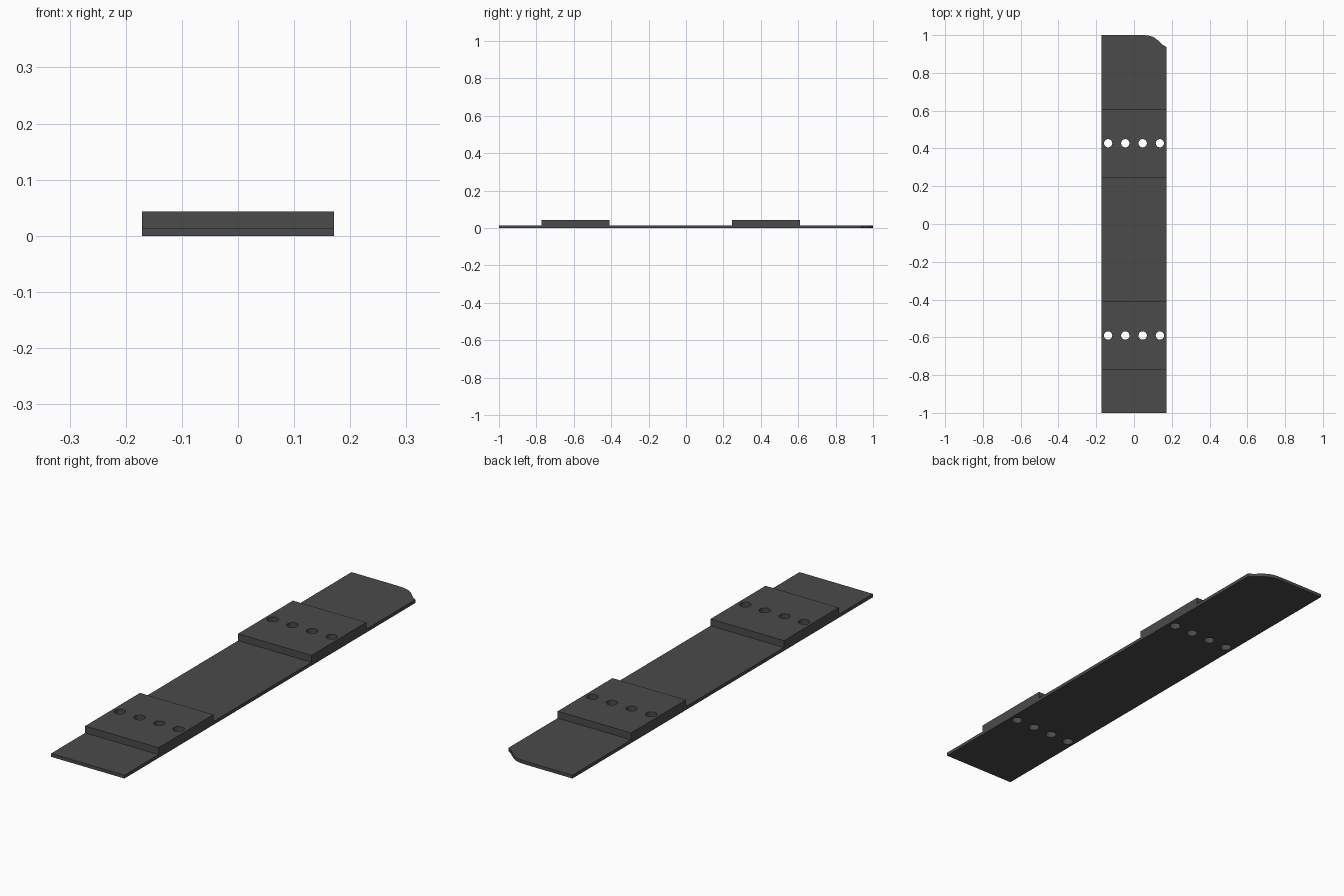
import bpy, bmesh

if "Cube" in bpy.data.objects:
    bpy.data.objects.remove(bpy.data.objects["Cube"])

HALF_W = 0.171
PLATE_T = 0.014
TOP = 0.043

dark = bpy.data.materials.new("dark_grey")
dark.diffuse_color = (0.07, 0.07, 0.07, 1)
dark.use_nodes = True
dark.node_tree.nodes["Principled BSDF"].inputs["Base Color"].default_value = dark.diffuse_color


def prism(name, outline, z0, z1):
    """Extrude a flat outline between two heights."""
    bm = bmesh.new()
    face = bm.faces.new([bm.verts.new((x, y, z0)) for x, y in outline])
    ext = bmesh.ops.extrude_face_region(bm, geom=[face])
    verts = [g for g in ext["geom"] if isinstance(g, bmesh.types.BMVert)]
    bmesh.ops.translate(bm, verts=verts, vec=(0, 0, z1 - z0))
    bmesh.ops.recalc_face_normals(bm, faces=bm.faces)
    mesh = bpy.data.meshes.new(name)
    bm.to_mesh(mesh)
    bm.free()
    mesh.materials.append(dark)
    obj = bpy.data.objects.new(name, mesh)
    bpy.context.collection.objects.link(obj)
    return obj


def cutter(name, y):
    """Row of four hole cutters across the width."""
    bm = bmesh.new()
    for x in (-0.137, -0.046, 0.046, 0.137):
        made = bmesh.ops.create_cone(bm, cap_ends=True, segments=32,
                                     radius1=0.022, radius2=0.022, depth=0.2)
        bmesh.ops.translate(bm, verts=made["verts"], vec=(x, y, 0.02))
    mesh = bpy.data.meshes.new(name)
    bm.to_mesh(mesh)
    bm.free()
    mesh.materials.append(dark)
    obj = bpy.data.objects.new(name, mesh)
    bpy.context.collection.objects.link(obj)
    obj.hide_render = True
    obj.hide_set(True)
    return obj


def drill(obj, tool):
    mod = obj.modifiers.new("holes", 'BOOLEAN')
    mod.operation = 'DIFFERENCE'
    mod.solver = 'EXACT'
    mod.object = tool


# Long base plate with one rounded back corner
corner = [(HALF_W, 0.937), (0.152, 0.949), (0.137, 0.963),
          (0.119, 0.979), (0.099, 0.991), (0.076, 0.998), (0.05, 1.0)]
plate = prism("base_plate",
              [(-HALF_W, -1), (HALF_W, -1)] + corner + [(-HALF_W, 1)],
              0, PLATE_T)

# Raised blocks, each drilled through together with the plate
for name, y0, y1 in (("front", -0.773, -0.408), ("back", 0.245, 0.61)):
    block = prism(name + "_block",
                  [(-HALF_W, y0), (HALF_W, y0), (HALF_W, y1), (-HALF_W, y1)],
                  PLATE_T, TOP)
    tool = cutter(name + "_hole_cutter", (y0 + y1) / 2)
    drill(block, tool)
    drill(plate, tool)
